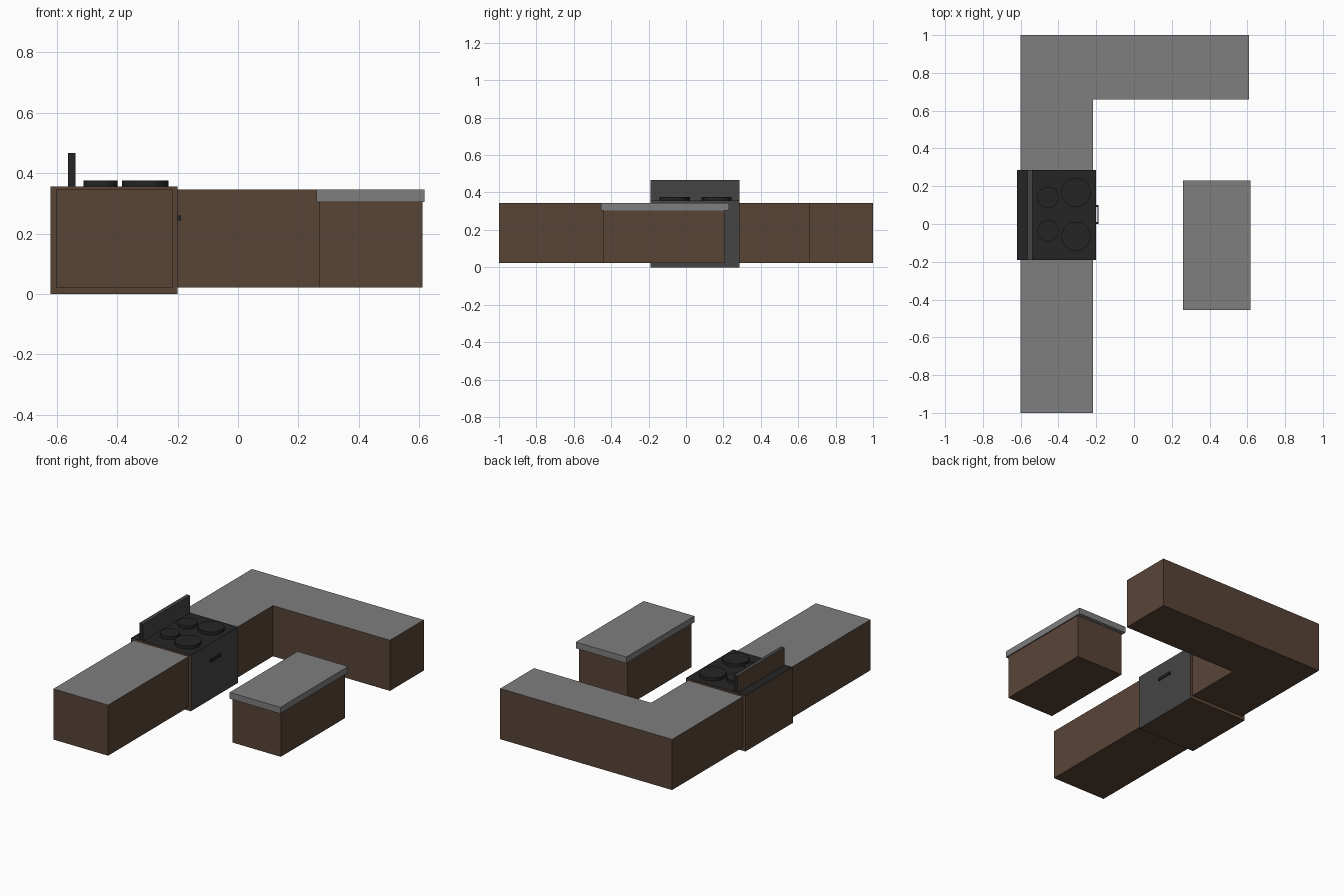
import bpy, bmesh, math
from mathutils import Vector

if "Cube" in bpy.data.objects:
    bpy.data.objects.remove(bpy.data.objects["Cube"])


def material(name, rgb):
    m = bpy.data.materials.new(name)
    m.diffuse_color = (*rgb, 1)
    m.use_nodes = True
    m.node_tree.nodes["Principled BSDF"].inputs["Base Color"].default_value = m.diffuse_color
    return m


BROWN = material("brown wood", (0.098, 0.058, 0.037))
GREY = material("grey worktop", (0.21, 0.21, 0.21))
BLACK = material("black enamel", (0.018, 0.018, 0.018))
DARK = material("dark grey panel", (0.058, 0.058, 0.058))


def finish(name, bm, mats, rule):
    """Colour faces by a rule on their normal and make the object."""
    bmesh.ops.recalc_face_normals(bm, faces=bm.faces)
    bm.normal_update()
    for f in bm.faces:
        f.material_index = rule(f.normal)
    me = bpy.data.meshes.new(name)
    bm.to_mesh(me)
    bm.free()
    for m in mats:
        me.materials.append(m)
    ob = bpy.data.objects.new(name, me)
    bpy.context.collection.objects.link(ob)
    return ob


def prism(outline, z0, z1, drop=()):
    """Closed upright prism; faces pointing along a dropped direction at the
    given offset are left out where parts join: (direction, offset)."""
    bm = bmesh.new()
    base = bm.faces.new([bm.verts.new((x, y, z0)) for x, y in outline])
    top = bmesh.ops.extrude_face_region(bm, geom=[base], use_keep_orig=True)
    bmesh.ops.translate(bm, vec=(0, 0, z1 - z0),
                        verts=[v for v in top["geom"] if isinstance(v, bmesh.types.BMVert)])
    bmesh.ops.recalc_face_normals(bm, faces=bm.faces)
    bm.normal_update()
    gone = [f for f in bm.faces for d, o in drop
            if f.normal.dot(Vector(d)) > 0.9
            and abs(f.calc_center_median().dot(Vector(d)) - o) < 0.001]
    # keep normals reliable by deleting after orientation
    bmesh.ops.delete(bm, geom=gone, context='FACES')
    return bm


def rect(x0, x1, y0, y1):
    return [(x0, y0), (x1, y0), (x1, y1), (x0, y1)]


def top_only(n):
    return 1 if n.z > 0.9 else 0


def plain(n):
    return 0


SY0, SY1 = -0.19, 0.287          # stove sides
CX0, CX1, CZ0, CZ1 = -0.602, -0.216, 0.022, 0.345  # counter section

# Counters, open where they join the stove
finish("front_counter", prism(rect(CX0, CX1, -1, SY0), CZ0, CZ1,
       [((0, 1, 0), SY0)]), [BROWN, GREY], top_only)
finish("corner_counter", prism(
    [(CX0, SY1), (CX1, SY1), (CX1, 0.66), (0.61, 0.66), (0.61, 1), (CX0, 1)],
    CZ0, CZ1, [((0, -1, 0), -SY1)]), [BROWN, GREY], top_only)

# Island base and overhanging worktop
finish("island_base", prism(rect(0.27, 0.61, -0.44, 0.205), CZ0, 0.305), [BROWN], plain)
finish("island_worktop", prism(rect(0.26, 0.617, -0.455, 0.229), 0.305, CZ1), [GREY], plain)

# Stove body: the sides are frames around the joined counters
bm = prism(rect(-0.62, -0.2, SY0, SY1), 0, 0.356)
sides = [f for f in bm.faces if abs(f.normal.y) > 0.9]
bmesh.ops.inset_individual(bm, faces=sides, thickness=0.02)
for f in sides:
    for v in f.verts:
        v.co.x = CX0 if v.co.x < -0.41 else CX1
        v.co.z = CZ0 if v.co.z < 0.17 else CZ1
bmesh.ops.delete(bm, geom=sides, context='FACES')
finish("stove_body", bm, [BROWN, BLACK, DARK],
       lambda n: 1 if n.z > 0.9 else 2 if n.x > 0.9 else 0)

# Stove back panel
finish("stove_back_panel", prism(rect(-0.563, -0.538, SY0, SY1), 0.356, 0.466),
       [BLACK, DARK, BROWN],
       lambda n: 1 if n.x > 0.9 or n.z > 0.9 else 2 if n.x < -0.9 else 0)

# Burners
for i, (x, y, r) in enumerate([(-0.455, 0.14, 0.057), (-0.455, -0.036, 0.057),
                               (-0.307, 0.167, 0.077), (-0.307, -0.065, 0.077)]):
    ring = [(x + r * math.cos(a), y + r * math.sin(a))
            for a in (math.tau * k / 32 for k in range(32))]
    ob = finish(f"burner_{i + 1}", prism(ring, 0.356, 0.376, [((0, 0, -1), -0.356)]),
                [BLACK], plain)
    for p in ob.data.polygons:
        p.use_smooth = len(p.vertices) == 4
    for e in ob.data.edges:
        a, b = (ob.data.vertices[v].co.z for v in e.vertices)
        e.use_edge_sharp = abs(a - b) < 0.001

# Oven door handle: a bar on two short posts
finish("oven_handle", prism(
    [(-0.2, 0.0), (-0.188, 0.0), (-0.188, 0.1), (-0.2, 0.1), (-0.2, 0.09),
     (-0.194, 0.09), (-0.194, 0.01), (-0.2, 0.01)], 0.243, 0.26), [BLACK], plain)
